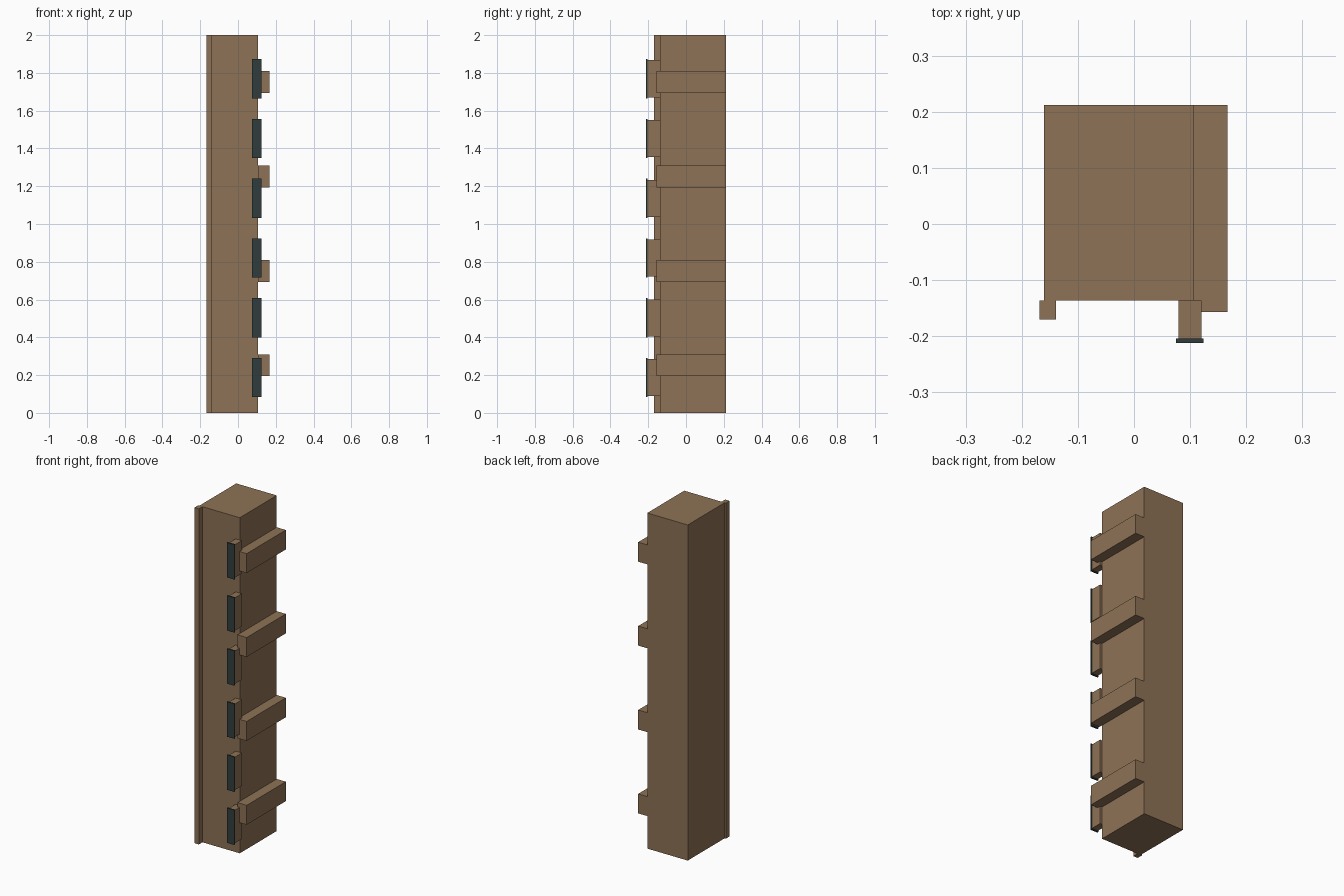
import bpy

if "Cube" in bpy.data.objects:
    bpy.data.objects.remove(bpy.data.objects["Cube"])


def material(name, color):
    m = bpy.data.materials.new(name)
    m.diffuse_color = (*color, 1.0)
    m.use_nodes = True
    m.node_tree.nodes["Principled BSDF"].inputs["Base Color"].default_value = m.diffuse_color
    return m


wood = material("brown_wood", (0.27, 0.168, 0.092))
dark = material("dark_panel", (0.03, 0.046, 0.046))


def box(name, x, y, z, mat):
    """Box from (min, max) pairs on each axis."""
    bpy.ops.mesh.primitive_cube_add(
        size=1, location=[(a + b) / 2 for a, b in (x, y, z)])
    ob = bpy.context.object
    ob.name = name
    ob.scale = [b - a for a, b in (x, y, z)]
    bpy.ops.object.transform_apply(location=False, rotation=False, scale=True)
    ob.data.materials.append(mat)
    return ob


# Tall main body and the full-height trim along its front left edge
box("main_body", (-0.16, 0.107), (-0.136, 0.212), (0, 2), wood)
box("front_trim", (-0.168, -0.139), (-0.17, -0.136), (0, 2), wood)

# Six front blocks, each with a thin dark face plate
for i in range(6):
    zc = 0.187 + i * 0.3164
    box(f"front_block_{i + 1}", (0.079, 0.12), (-0.204, -0.136),
        (zc - 0.098, zc + 0.098), wood)
    box(f"face_plate_{i + 1}", (0.075, 0.124), (-0.212, -0.204),
        (zc - 0.104, zc + 0.104), dark)

# Four cross rails on the right side
for i in range(4):
    zc = 0.252 + i * 0.5
    box(f"side_rail_{i + 1}", (0.107, 0.167), (-0.157, 0.212),
        (zc - 0.058, zc + 0.058), wood)
